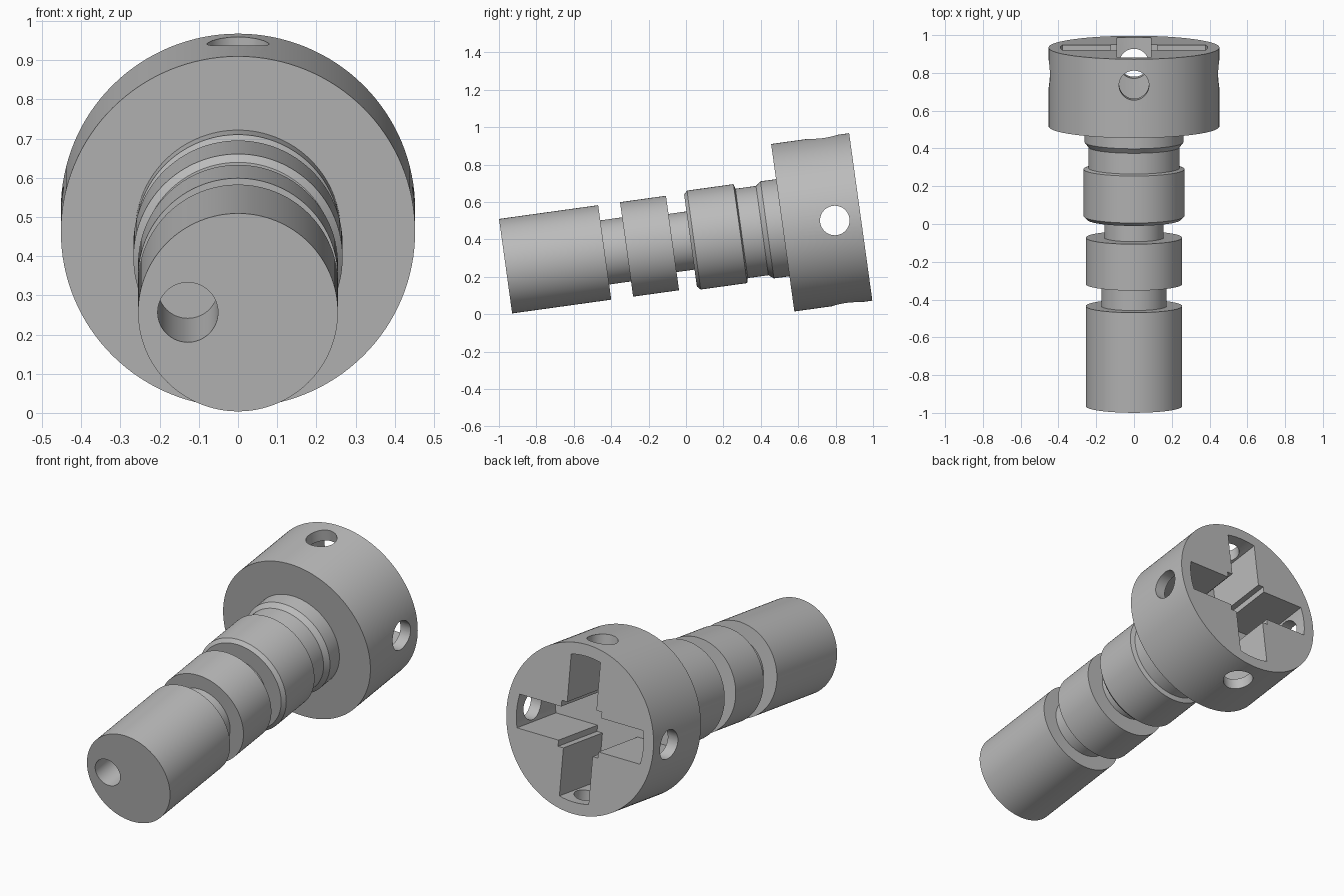
import bpy, bmesh, math
from mathutils import Matrix, Vector

if "Cube" in bpy.data.objects:
    bpy.data.objects.remove(bpy.data.objects["Cube"])

TILT = math.radians(7.9)
SEG = 128
PLACE = Matrix.Translation((0, -0.9645, 0.2565)) @ Matrix.Rotation(TILT, 4, 'X')

steel = bpy.data.materials.new("grey steel")
steel.diffuse_color = (0.5, 0.5, 0.5, 1)
steel.use_nodes = True
steel.node_tree.nodes["Principled BSDF"].inputs["Base Color"].default_value = steel.diffuse_color


def make_object(name, bm):
    bmesh.ops.recalc_face_normals(bm, faces=bm.faces)
    mesh = bpy.data.meshes.new(name)
    bm.to_mesh(mesh)
    bm.free()
    mesh.materials.append(steel)
    obj = bpy.data.objects.new(name, mesh)
    bpy.context.collection.objects.link(obj)
    return obj


def lathe(name, profile):
    """Closed solid turned around the Y axis from (y, radius) pairs."""
    bm = bmesh.new()
    rings = []
    for y, r in profile:
        rings.append([bm.verts.new((r * math.sin(a), y, r * math.cos(a)))
                      for a in (2 * math.pi * i / SEG for i in range(SEG))])
    for a, b in zip(rings, rings[1:]):
        for i in range(SEG):
            j = (i + 1) % SEG
            bm.faces.new((a[i], a[j], b[j], b[i]))
    bm.faces.new(rings[0])
    bm.faces.new(rings[-1])
    return make_object(name, bm)


def drill(name, centre, axis, radius, length):
    bm = bmesh.new()
    rot = Vector((0, 0, 1)).rotation_difference(Vector(axis)).to_matrix().to_4x4()
    bmesh.ops.create_cone(bm, cap_ends=True, segments=64, radius1=radius,
                          radius2=radius, depth=length,
                          matrix=Matrix.Translation(centre) @ rot)
    return make_object(name, bm)


def cross_cutter(name, half, core, reach, y0, y1):
    """Cross-shaped prism with rounded arm ends and a wider square core."""
    outline = []
    sweep = math.asin(half / reach)
    for k in range(4):
        turn = Matrix.Rotation(k * math.pi / 2, 2)
        arm = [(core, -core), (core, -half)]
        arm += [(reach * math.cos(t), reach * math.sin(t))
                for t in (sweep * (i / 4 - 1) for i in range(9))]
        arm += [(core, half)]
        outline += [turn @ Vector(p) for p in arm]
    bm = bmesh.new()
    face = bm.faces.new([bm.verts.new((p.x, y0, p.y)) for p in outline])
    res = bmesh.ops.extrude_face_region(bm, geom=[face])
    verts = [g for g in res["geom"] if isinstance(g, bmesh.types.BMVert)]
    bmesh.ops.translate(bm, vec=(0, y1 - y0, 0), verts=verts)
    return make_object(name, bm)


# Turned body: nose, grooves, collars and large head
body = lathe("spindle_body", [
    (0, 0.255), (0.535, 0.255), (0.535, 0.173), (0.653, 0.173),
    (0.653, 0.255), (0.901, 0.255), (0.901, 0.157), (0.998, 0.157),
    (0.998, 0.248), (1.016, 0.267), (1.267, 0.267), (1.274, 0.241),
    (1.385, 0.241), (1.412, 0.262), (1.496, 0.262), (1.496, 0.452),
    (1.917, 0.452)])

# Cross socket, radial holes through the head and blind hole in the nose
cutters = [
    cross_cutter("cross_socket_cutter", 0.09, 0.123, 0.39, 1.57, 2.0),
    drill("side_hole_cutter", (0, 1.777, 0), (1, 0, 0), 0.079, 1.2),
    drill("top_hole_cutter", (0, 1.777, 0), (0, 0, 1), 0.079, 1.2),
    drill("nose_hole_cutter", (-0.128, 0.195, 0), (0, 1, 0), 0.077, 0.5),
]
bpy.context.view_layer.objects.active = body
body.select_set(True)
for cutter in cutters:
    mod = body.modifiers.new("cut", 'BOOLEAN')
    mod.operation = 'DIFFERENCE'
    mod.solver = 'EXACT'
    mod.object = cutter
    bpy.ops.object.modifier_apply(modifier=mod.name)
    bpy.data.objects.remove(cutter)

# Smooth round walls, then lean the whole spindle
bpy.ops.object.shade_smooth_by_angle(angle=math.radians(20))
body.data.transform(PLACE)
